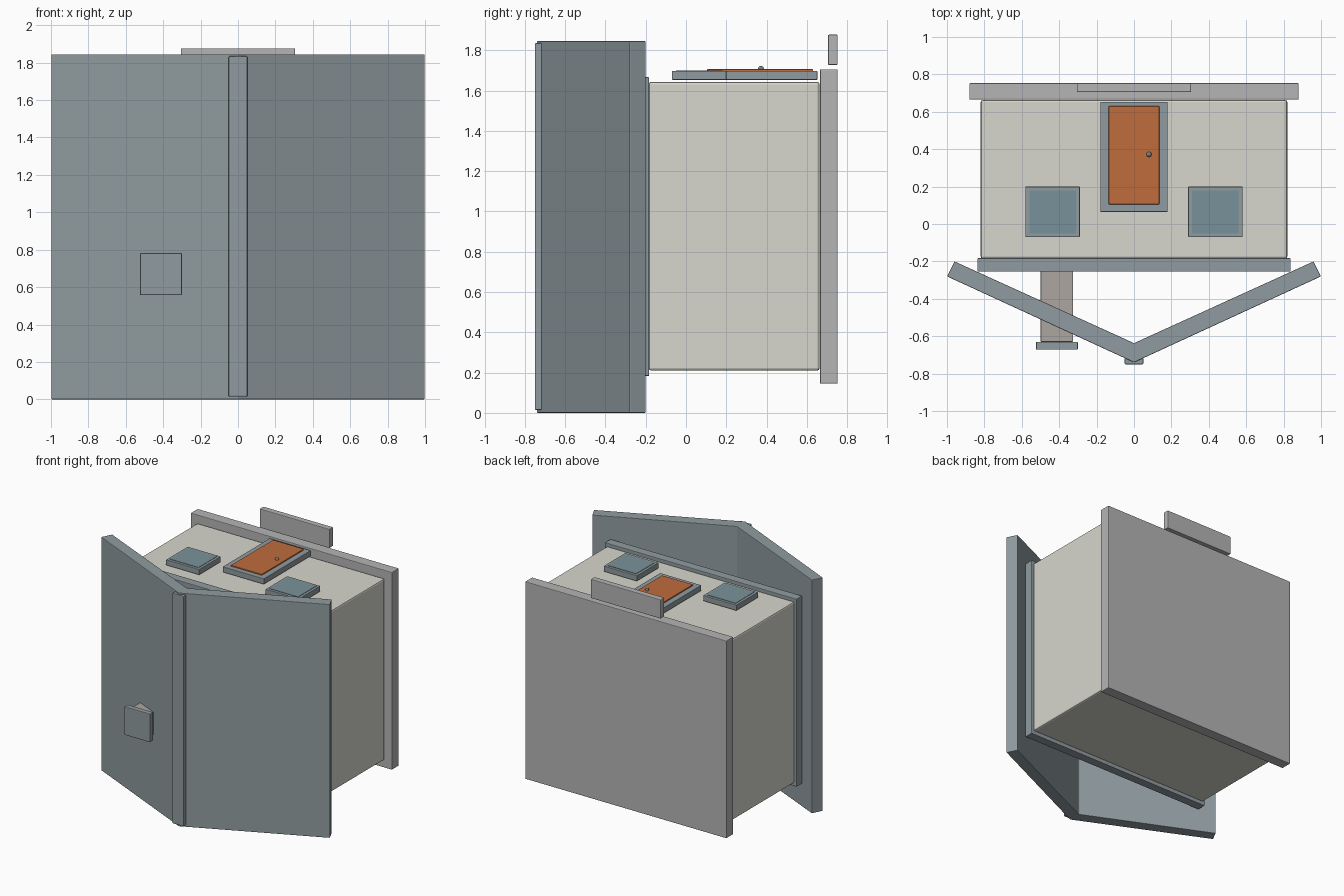
import bpy, bmesh

if "Cube" in bpy.data.objects:
    bpy.data.objects.remove(bpy.data.objects["Cube"])


def mat(name, c):
    m = bpy.data.materials.new(name)
    m.diffuse_color = (*c, 1)
    m.use_nodes = True
    m.node_tree.nodes["Principled BSDF"].inputs["Base Color"].default_value = m.diffuse_color
    return m


slate = mat("slate", (0.28, 0.33, 0.35))
wall = mat("wall", (0.68, 0.67, 0.61))
stone = mat("stone", (0.46, 0.46, 0.46))
brick = mat("chimney", (0.42, 0.38, 0.36))
wood = mat("wood", (0.52, 0.15, 0.045))
glass = mat("glass", (0.19, 0.29, 0.32))
metal = mat("metal", (0.2, 0.22, 0.24))


def finish(name, bm, material, bevel):
    bmesh.ops.recalc_face_normals(bm, faces=bm.faces)
    me = bpy.data.meshes.new(name)
    bm.to_mesh(me)
    bm.free()
    ob = bpy.data.objects.new(name, me)
    bpy.context.collection.objects.link(ob)
    me.materials.append(material)
    if bevel:
        b = ob.modifiers.new("bevel", 'BEVEL')
        b.width = bevel
        b.segments = 2
    return ob


def box(name, x, y, z, material, bevel=0.005):
    bm = bmesh.new()
    bmesh.ops.create_cube(bm, size=1)
    for v in bm.verts:
        for i, (lo, hi) in enumerate((x, y, z)):
            v.co[i] = lo if v.co[i] < 0 else hi
    return finish(name, bm, material, bevel)


def prism(name, profile, z0, z1, material, bevel=0.005):
    bm = bmesh.new()
    f = bm.faces.new([bm.verts.new((x, y, z0)) for x, y in profile])
    r = bmesh.ops.extrude_face_region(bm, geom=[f])
    for v in r["geom"]:
        if isinstance(v, bmesh.types.BMVert):
            v.co.z = z1
    return finish(name, bm, material, bevel)


# House lies on its back: roof towards -y, front wall facing up
box("house_walls", (-.82, .82), (-.185, .663), (.21, 1.643), wall, 0.012)
box("eave_plate", (-.838, .838), (-.255, -.183), (.183, 1.667), slate)
box("foundation", (-.88, .88), (.665, .753), (.145, 1.705), stone)
box("front_step", (-.305, .305), (.705, .753), (1.727, 1.877), stone)

# Gable roof as one folded profile, with ridge strip
prism("gable_roof", [(-1, -.28), (-.96, -.2), (0, -.637), (.96, -.2),
                     (1, -.28), (0, -.74)], 0, 1.845, slate, 0.004)
box("ridge_cap", (-.05, .05), (-.75, -.715), (.015, 1.835), slate)

# Chimney passing through the left roof slope
box("chimney", (-.5, -.325), (-.63, -.25), (.582, .758), brick)
box("chimney_cap", (-.524, -.3), (-.672, -.63), (.557, .782), slate)

# Door
box("door_frame", (-.18, .18), (.065, .652), (1.653, 1.697), slate, 0.003)
box("door_panel", (-.135, .135), (.105, .63), (1.665, 1.706), wood, 0.003)
bm = bmesh.new()
bmesh.ops.create_uvsphere(bm, u_segments=16, v_segments=8, radius=.014)
knob = finish("door_knob", bm, metal, 0)
knob.location = (.08, .372, 1.708)
knob.data.shade_smooth()

# Windows on both sides of the door
for s, side in ((-1, "left"), (1, "right")):
    c = s * .435
    box(side + "_window_frame", (c - .145, c + .145), (-.07, .2),
        (1.653, 1.697), slate, 0.003)
    box(side + "_window_pane", (c - .125, c + .125), (-.05, .18),
        (1.67, 1.7), glass, 0)
